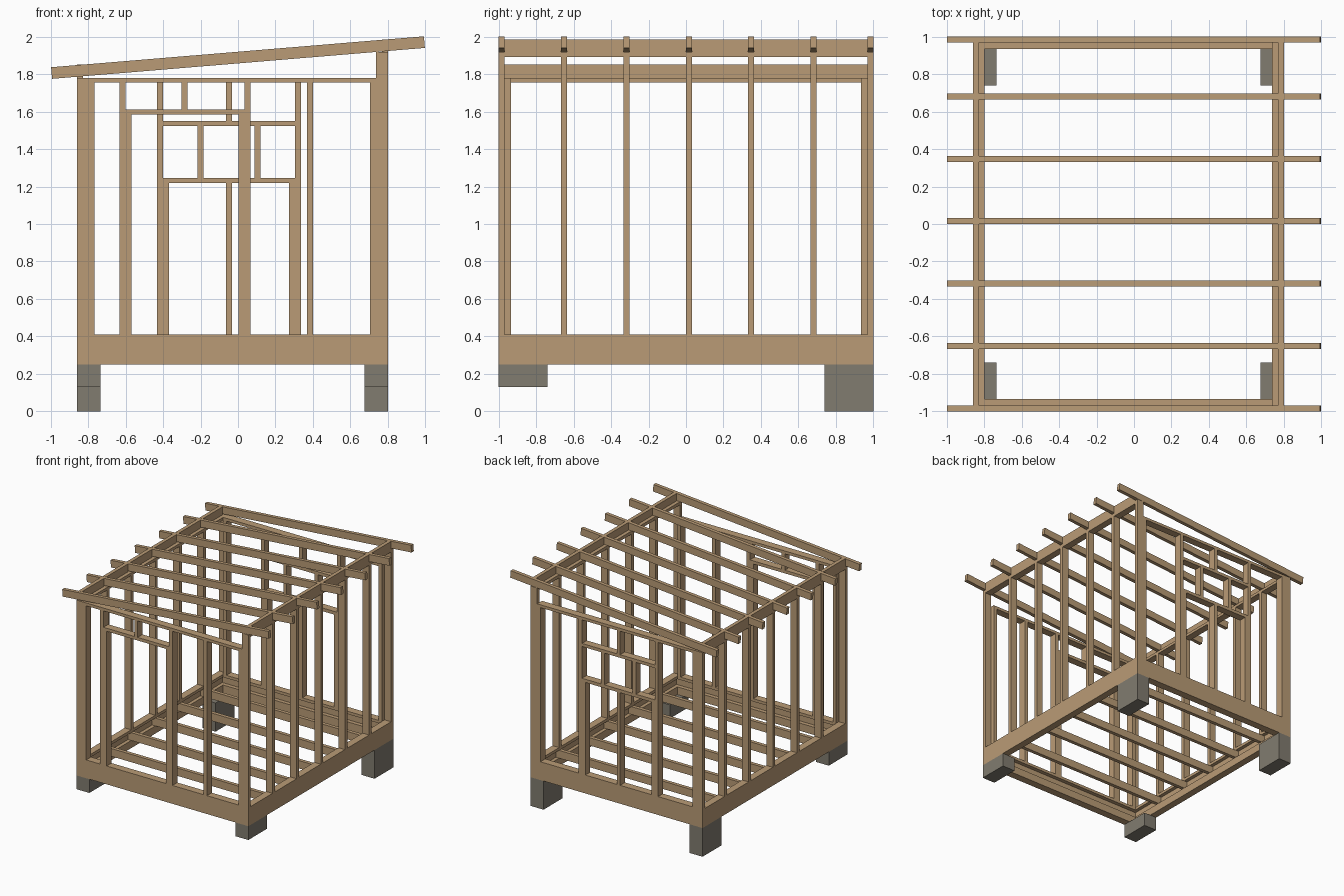
import bpy, math

if "Cube" in bpy.data.objects:
    bpy.data.objects.remove(bpy.data.objects["Cube"])


def material(name, rgb):
    m = bpy.data.materials.new(name)
    m.diffuse_color = (*rgb, 1)
    m.use_nodes = True
    m.node_tree.nodes["Principled BSDF"].inputs["Base Color"].default_value = m.diffuse_color
    return m


timber = material("timber tan", (0.49, 0.33, 0.18))
stone = material("stone grey", (0.22, 0.20, 0.16))


def box(name, x, y, z, mat=timber):
    """Box from (min, max) ranges along each axis."""
    bpy.ops.mesh.primitive_cube_add(size=1, location=[sum(r) / 2 for r in (x, y, z)])
    ob = bpy.context.object
    ob.name = name
    ob.scale = [r[1] - r[0] for r in (x, y, z)]
    ob.data.materials.append(mat)
    return ob


L, R = -0.86, 0.80            # outer faces of the side walls
LI, RI = -0.797, 0.737        # inner faces of the side walls
FLOOR, PLATE, TOP = 0.41, 1.755, 1.78
T = 0.032                     # timber thickness
FRONT, BACK = (-1, -0.933), (0.933, 1)
rows = [-0.984 + 0.333 * i for i in range(6)] + [0.984]


def span(c):
    return (c - T / 2, c + T / 2)


# Foundation blocks: short in front, tall at the back
for x in ((L, -0.735), (0.675, R)):
    box("front_foot", x, (-1, -0.74), (0.13, 0.25), stone)
    box("back_foot", x, (0.74, 1), (0, 0.25), stone)

# Base beams, rim and bottom plates around the floor
for x, rim in (((L, LI), (L, L + T)), ((RI, R), (R - T, R))):
    box("side_base_beam", x, (-1, 1), (0.25, 0.317))
    box("side_rim", rim, (-1, 1), (0.317, 0.385))
    box("side_bottom_plate", x, (-1, 1), (0.385, FLOOR))
for y in (FRONT, BACK):
    box("end_base_beam", (LI, RI), y, (0.25, 0.317))
    box("end_bottom_plate", (LI, RI), y, (0.385, FLOOR))

# Floor joists, side wall studs and rafters share the same spacing
SLOPE = math.radians(4.74)
for c in rows:
    y = span(c)
    box("floor_joist", (L + T, R - T), y, (0.317, 0.385))
    box("left_stud", (L, LI), y, (FLOOR, PLATE))
    box("right_stud", (RI, R), y, (FLOOR, 1.89))
    rafter = box("rafter", (-0.998, 0.998), y, (1.857, 1.919))
    rafter.rotation_euler = (0, -SLOPE, 0)

# Side wall top plates and blocking between the rafters
box("left_top_plate", (L, LI), (-1, 1), (PLATE, TOP))
box("right_top_plate", (RI, R), (-1, 1), (1.89, 1.918))
for a, b in zip(rows, rows[1:]):
    y = (a + T / 2, b - T / 2)
    box("left_blocking", (L, L + T), y, (TOP, 1.85))
    box("right_blocking", (R - T, R), y, (1.918, 1.984))

# End studs and top plates of the front and back walls
for y in (FRONT, BACK):
    box("end_top_plate", (LI, RI), y, (PLATE, TOP))
    box("end_stud", (LI, LI + T), y, (FLOOR, PLATE))
    box("end_stud", (RI - T, RI), y, (FLOOR, PLATE))

# Front wall with door opening
for c in (-0.615, 0.052, 0.385):
    box("front_stud", span(c), FRONT, (FLOOR, PLATE))
for c in (-0.583, 0.02):
    box("door_jack_stud", span(c), FRONT, (FLOOR, 1.585))
box("door_header", (-0.599, 0.036), FRONT, (1.585, 1.612))
box("door_cripple", span(-0.285), FRONT, (1.612, PLATE))

# Back wall with window opening
for c in (-0.415, 0.32):
    box("back_stud", span(c), BACK, (FLOOR, PLATE))
for c in (-0.383, -0.048, 0.288):
    box("window_support", span(c), BACK, (FLOOR, 1.218))
box("window_sill", (-0.399, 0.304), BACK, (1.218, 1.246))
box("window_header", (-0.399, 0.304), BACK, (1.523, 1.55))
for c in (-0.2, 0.103):
    box("window_side", span(c), BACK, (1.246, 1.523))
box("window_cripple", span(-0.048), BACK, (1.55, PLATE))
